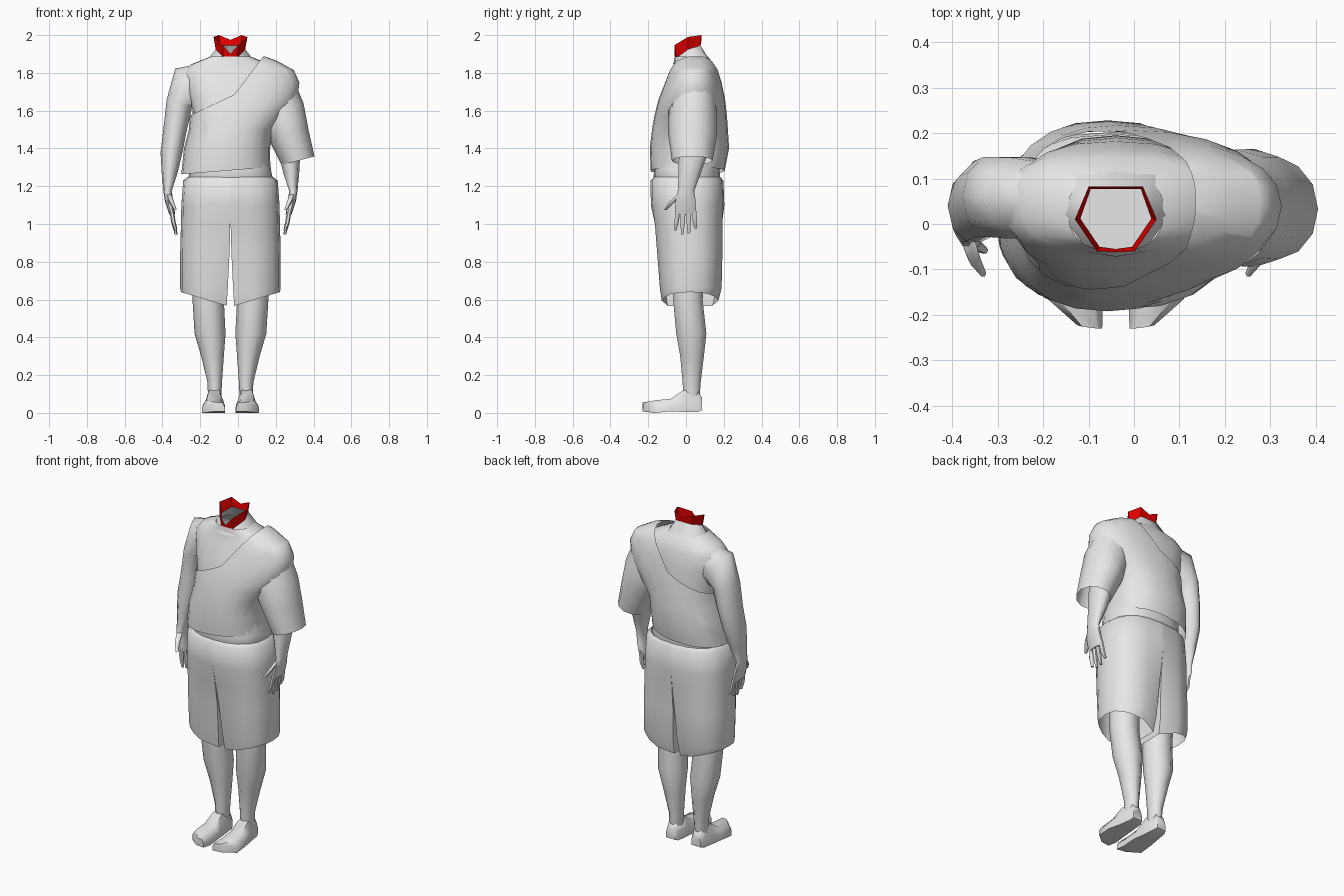
import bpy, bmesh, math
from mathutils import Vector

if "Cube" in bpy.data.objects:
    bpy.data.objects.remove(bpy.data.objects["Cube"])

CX = -0.04  # body centre line


def material(name, rgb):
    m = bpy.data.materials.new(name)
    m.diffuse_color = (*rgb, 1)
    m.use_nodes = True
    m.node_tree.nodes["Principled BSDF"].inputs["Base Color"].default_value = m.diffuse_color
    return m


GREY = material("pale_grey", (0.8, 0.8, 0.8))
RED = material("red", (0.8, 0.0, 0.0))


def finish(name, bm, mat=GREY, angle=60):
    bmesh.ops.recalc_face_normals(bm, faces=bm.faces)
    me = bpy.data.meshes.new(name)
    bm.to_mesh(me)
    bm.free()
    me.materials.append(mat)
    ob = bpy.data.objects.new(name, me)
    bpy.context.collection.objects.link(ob)
    bpy.ops.object.select_all(action='DESELECT')
    ob.select_set(True)
    bpy.context.view_layer.objects.active = ob
    bpy.ops.object.shade_smooth_by_angle(angle=math.radians(angle))
    return ob


def loft(rings, cap0=False, cap1=False, bm=None):
    """Skin a list of equal closed rings."""
    bm = bm or bmesh.new()
    vs = [[bm.verts.new(p) for p in r] for r in rings]
    n = len(vs[0])
    for a, b in zip(vs, vs[1:]):
        for i in range(n):
            j = (i + 1) % n
            bm.faces.new((a[i], a[j], b[j], b[i]))
    if cap0:
        bm.faces.new(vs[0][::-1])
    if cap1:
        bm.faces.new(vs[-1])
    return bm


def sgnpow(v, p):
    return math.copysign(abs(v) ** p, v)


def flat_ring(cx, z, rx, y0, y1, n=20, power=2.4, slope=0, right=None):
    """Horizontal rounded-box ring between y0 and y1; right = radius on the +x side."""
    pts = []
    for i in range(n):
        t = 2 * math.pi * i / n
        r = right if right and math.cos(t) > 0 else rx
        x = cx + r * sgnpow(math.cos(t), 2 / power)
        y = (y0 + y1) / 2 + (y1 - y0) / 2 * sgnpow(math.sin(t), 2 / power)
        pts.append((x, y, z + slope * (x - cx)))
    return pts


def limb_ring(x, y, z, a, b, tilt=0, n=10):
    """Elliptical ring tilted about the y axis."""
    k = math.radians(tilt)
    pts = []
    for i in range(n):
        t = 2 * math.pi * i / n
        d = a * math.cos(t)
        pts.append((x + d * math.cos(k), y + b * math.sin(t), z + d * math.sin(k)))
    return pts


def both_sides(name, make):
    """Build a part for the left side and its mirror for the right."""
    for s, side in ((1, "left"), (-1, "right")):
        bm = make()
        for v in bm.verts:
            v.co.x = CX + s * v.co.x
        finish(side + "_" + name, bm)


# Bare torso
torso = [(1.2, .20, -.15, .17), (1.25, .222, -.172, .18), (1.285, .215, -.168, .178),
         (1.45, .2, -.165, .195), (1.6, .2, -.15, .19), (1.72, .235, -.115, .182),
         (1.80, .25, -.08, .165), (1.845, .21, -.065, .148), (1.887, .105, -.06, .115)]
finish("torso", loft([flat_ring(CX, z, r, a, b) for z, r, a, b in torso], cap0=True))


# Neck and red collar band
def neck_ring(half):
    return [(CX + u, y, z) for u, y, z in half] + \
           [(CX - u, y, z) for u, y, z in half[-2:0:-1]]


base = neck_ring([(0, .118, 1.88), (.085, .108, 1.88), (.118, .02, 1.875), (.06, -.062, 1.85), (0, -.072, 1.845)])
low = neck_ring([(0, .077, 1.945), (.055, .077, 1.945), (.078, .012, 1.925), (.036, -.05, 1.88), (0, -.055, 1.868)])
top = neck_ring([(0, .082, 1.975), (.06, .082, 2.0), (.09, .01, 1.99), (.042, -.06, 1.948), (0, -.062, 1.90)])
finish("neck", loft([base, low]))
finish("collar_band", loft([low, top]), RED, 30)

# One-shoulder shirt, widening over the covered shoulder
shirt = [(-.065, 1.282, .235, -.187, .205, .235), (-.058, 1.40, .228, -.192, .228, .228),
         (-.04, 1.50, .22, -.18, .222, .225), (-.04, 1.57, .215, -.168, .217, .29),
         (-.03, 1.66, .226, -.145, .207, .345), (-.02, 1.75, .235, -.112, .19, .345),
         (-.01, 1.815, .23, -.088, .172, .305), (0, 1.862, .19, -.065, .15, .21),
         (.03, 1.888, .11, -.02, .12, .11)]
bm = loft([flat_ring(cx, z, r, a, b, 24, 2.3, .08 if i == 0 else 0, rr)
           for i, (cx, z, r, a, b, rr) in enumerate(shirt)], cap1=True)
corner = Vector((-.02, 0, 1.685))
cuts = [Vector((-.47, 0, 1)), Vector((-1, 0, .76))]  # diagonal neckline
for nrm in cuts:
    bmesh.ops.bisect_plane(bm, geom=bm.verts[:] + bm.edges[:] + bm.faces[:],
                           plane_co=corner, plane_no=nrm)
gone = [f for f in bm.faces
        if all((f.calc_center_median() - corner).dot(nrm) > 0 for nrm in cuts)]
bmesh.ops.delete(bm, geom=gone, context='FACES')
finish("shirt", bm)

# Wide sleeve draped from the covered shoulder
sleeve = [(.19, .042, 1.69, .145, .10, 52),
          (.225, .036, 1.6, .128, .128, 17), (.265, .035, 1.48, .11, .13, 10),
          (.318, .033, 1.335, .09, .108, 15)]
finish("sleeve", loft([limb_ring(*r, n=12) for r in sleeve]))


# Arms with hands
def make_arm():
    arm = [(.13, .05, 1.745, .108, .085, 83), (.21, .057, 1.725, .128, .094, 50),
           (.27, .06, 1.64, .07, .092, 15), (.293, .055, 1.5, .062, .088, 5),
           (.312, .04, 1.38, .058, .082), (.322, .02, 1.27, .042, .062),
           (.333, 0, 1.175, .022, .046), (.325, -.002, 1.12, .022, .056),
           (.308, -.002, 1.05, .016, .06)]
    bm = loft([limb_ring(*r) for r in arm], cap0=True, cap1=True)
    for y, tip_y, tip_z in ((-.043, -.058, .965), (-.015, -.02, .945),
                            (.014, .015, .95), (.042, .052, .975)):
        loft([limb_ring(.311, y, 1.07, .012, .015, 0, 6),
              limb_ring(.302, (y + tip_y) / 2, 1.01, .012, .013, 0, 6),
              limb_ring(.288, tip_y, tip_z, .007, .008, 0, 6)], True, True, bm)
    loft([limb_ring(.328, -.03, 1.155, .016, .022, 0, 6),
          limb_ring(.312, -.075, 1.115, .014, .017, 0, 6),
          limb_ring(.292, -.108, 1.075, .007, .009, 0, 6)], True, True, bm)
    return bm


both_sides("arm", make_arm)


# Knee-length shorts, one half per leg
def make_shorts():
    # height, width, front, back, centre gap, roundness of inner corners
    rows = [(1.25, .225, -.168, .18, 0, 0), (1.23, .25, -.188, .198, 0, 0),
            (1.1, .26, -.186, .203, 0, 0), (1.0, .262, -.172, .2, .001, .05),
            (.85, .266, -.16, .2, .005, .14), (.66, .266, -.145, .195, .014, .2),
            (.6, .262, -.135, .178, .02, .24)]
    rings = []
    for k, (z, rx, y0, y1, gap, rnd) in enumerate(rows):
        cy, ry, ring = (y0 + y1) / 2, (y1 - y0) / 2, []
        for i in range(11):
            t = math.pi * (i / 10 - .5)
            x = gap + (rx - gap) * abs(math.cos(t)) ** .8 if 0 < i < 10 else gap
            y = cy + ry * sgnpow(math.sin(t), .8) * (1 - rnd * (i in (0, 10)))
            ring.append([x, y, z])
        ring += [[gap, cy + ry * .35, z], [gap, cy - ry * .35, z]]
        if k == len(rows) - 1:  # hem dips toward the inner leg
            for p in ring:
                p[2] += .30 * (p[0] - .13)
        rings.append(ring)
    bm = loft(rings)
    inner = [f for f in bm.faces if all(v.co.x < .0005 for v in f.verts)]
    bmesh.ops.delete(bm, geom=inner, context='FACES')
    return bm


both_sides("shorts_leg", make_shorts)


# Bare legs
def make_leg():
    leg = [(.125, .02, .95, .085, .1), (.118, .01, .6, .083, .082),
           (.108, .028, .42, .082, .084), (.095, .032, .3, .06, .066),
           (.083, .03, .16, .038, .05), (.084, .028, .06, .035, .045)]
    return loft([limb_ring(*r) for r in leg], True, True)


both_sides("leg", make_leg)


# Feet, lofted from heel to toe
def make_foot():
    rows = [(.085, .055, .115, .015, .08), (.065, .046, .122, .006, .11),
            (-.015, .038, .134, .005, .12), (-.08, .03, .148, .008, .075),
            (-.165, .028, .15, .003, .066), (-.23, .03, .085, .008, .055)]
    rings = []
    for y, u0, u1, z0, z1 in rows:
        w, h = u1 - u0, z1 - z0
        rings.append([(u0 + w * a, y, z0 + h * b) for a, b in
                      ((0, 0), (1, 0), (1, .45), (.8, 1), (.2, 1), (0, .5))])
    for i, (x, y, z) in enumerate(rings[-1]):
        rings[-1][i] = (x, y + .3 * max(0, x - .06), z)
    for r in rings:
        r[0] = (*r[0][:2], 0) if r[0][2] < .004 else r[0]
        r[1] = (*r[1][:2], 0) if r[1][2] < .004 else r[1]
    return loft(rings, True, True)


both_sides("foot", make_foot)
